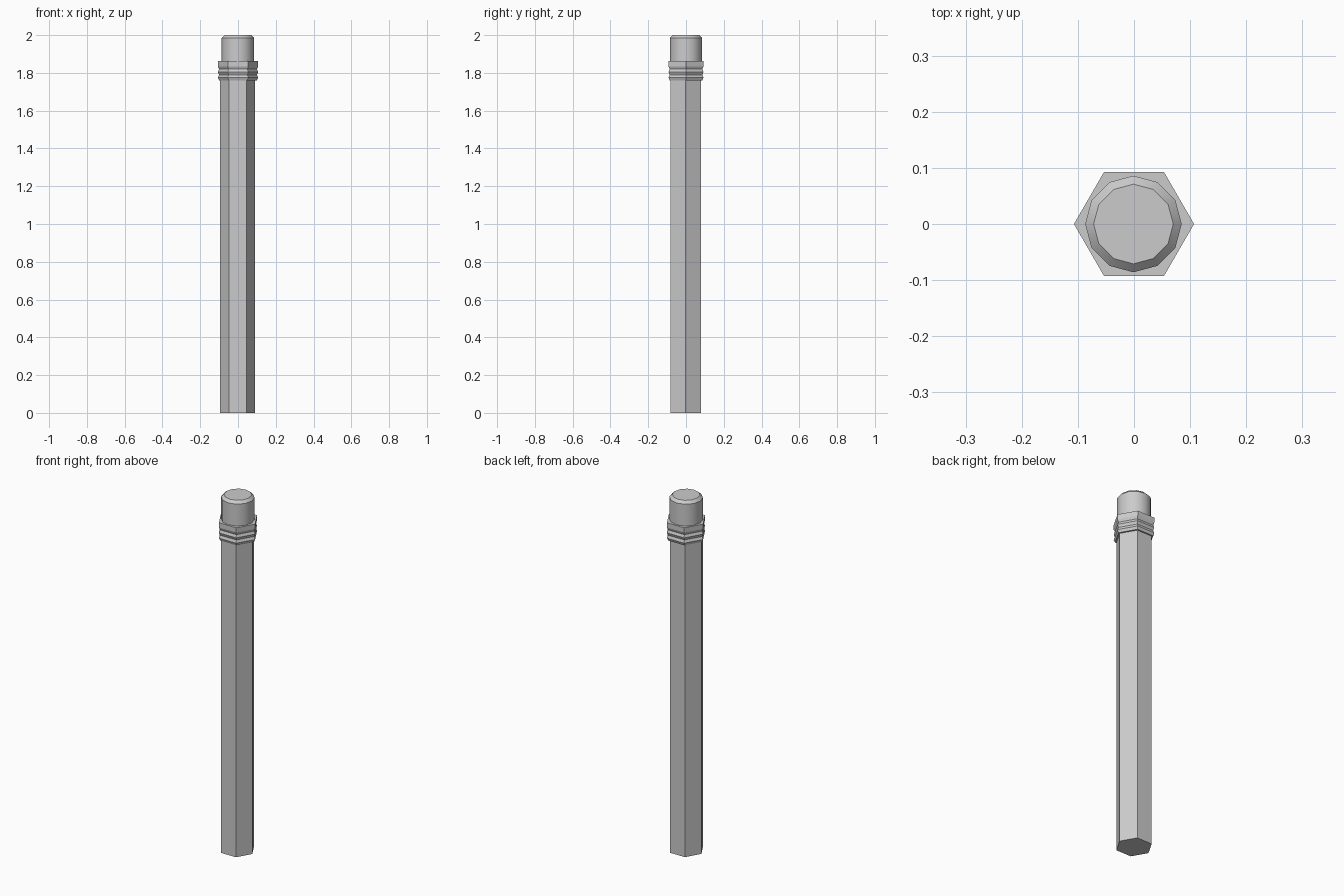
import bpy, bmesh, math

cube = bpy.data.objects.get("Cube")
if cube:
    bpy.data.objects.remove(cube, do_unlink=True)

grey = bpy.data.materials.new("plain_grey")
grey.use_nodes = True
COLOUR = (0.6, 0.6, 0.6, 1)
grey.diffuse_color = COLOUR
grey.node_tree.nodes["Principled BSDF"].inputs["Base Color"].default_value = COLOUR


def lathe(name, sides, profile, smooth=False):
    """Stack regular polygon rings from (radius, z) pairs and cap both ends."""
    bm = bmesh.new()
    rings = []
    for radius, z in profile:
        angles = [math.tau * i / sides for i in range(sides)]
        rings.append([bm.verts.new((radius * math.cos(a), radius * math.sin(a), z))
                      for a in angles])
    for low, high in zip(rings, rings[1:]):
        for i in range(sides):
            j = (i + 1) % sides
            bm.faces.new((low[i], low[j], high[j], high[i]))
    bm.faces.new(rings[0][::-1])
    bm.faces.new(rings[-1])
    mesh = bpy.data.meshes.new(name)
    bm.to_mesh(mesh)
    bm.free()
    mesh.materials.append(grey)
    obj = bpy.data.objects.new(name, mesh)
    bpy.context.collection.objects.link(obj)
    if smooth:
        bpy.ops.object.select_all(action='DESELECT')
        obj.select_set(True)
        bpy.context.view_layer.objects.active = obj
        bpy.ops.object.shade_smooth_by_angle(angle=math.radians(32))
    return obj


# Hexagonal shaft, with a corner on each side
shaft = lathe("shaft", 6, [(0.093, 0), (0.093, 1.78)])
shaft.location = (-0.002, -0.002, 0)

# Ridged hexagonal collar
OUT, IN = 0.107, 0.1
lathe("collar", 6, [(IN, 1.76), (OUT, 1.775), (IN, 1.79), (OUT, 1.805),
                    (IN, 1.82), (OUT, 1.835), (OUT, 1.862)])

# Twelve-sided eraser with a bevelled top
eraser = lathe("eraser", 12, [(0.086, 1.82), (0.086, 1.985), (0.071, 2)], smooth=True)
eraser.location.x = -0.001
